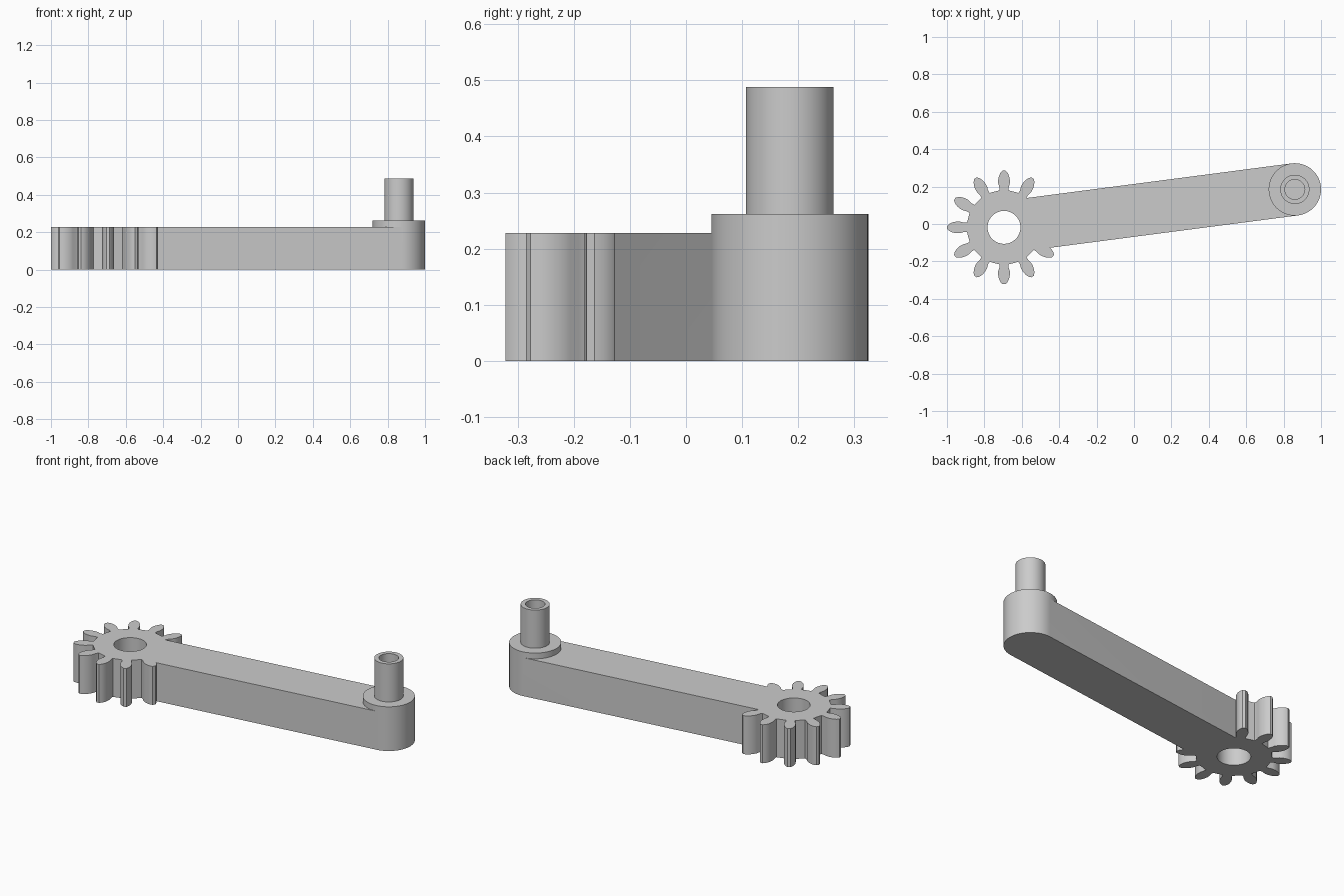
import bpy, bmesh, math
from mathutils import Vector

default = bpy.data.objects.get("Cube")
if default:
    bpy.data.objects.remove(default)

GEAR = Vector((-0.695, -0.018))
PIN = Vector((0.86, 0.185))
ARM_TOP, BOSS_TOP, PIN_TOP = 0.228, 0.262, 0.488
BOSS_R, PIN_R, BORE_R, HOLE_R = 0.14, 0.078, 0.053, 0.088

grey = bpy.data.materials.new("plain grey")
grey.use_nodes = True
colour = (0.6, 0.6, 0.6, 1)
grey.diffuse_color = colour
grey.node_tree.nodes["Principled BSDF"].inputs["Base Color"].default_value = colour


def prism(name, outline, z0, z1):
    """Extrude a closed outline upwards from z0 to z1."""
    bm = bmesh.new()
    base = bm.faces.new([bm.verts.new((p[0], p[1], z0)) for p in outline])
    top = bmesh.ops.extrude_face_region(bm, geom=[base])["geom"]
    verts = [v for v in top if isinstance(v, bmesh.types.BMVert)]
    bmesh.ops.translate(bm, vec=(0, 0, z1 - z0), verts=verts)
    bmesh.ops.recalc_face_normals(bm, faces=bm.faces)
    mesh = bpy.data.meshes.new(name)
    bm.to_mesh(mesh)
    bm.free()
    mesh.materials.append(grey)
    obj = bpy.data.objects.new(name, mesh)
    bpy.context.collection.objects.link(obj)
    return obj


def arc(centre, radius, start=0.0, sweep=math.tau, steps=64):
    return [centre + radius * Vector((math.cos(a), math.sin(a)))
            for a in (start + sweep * i / steps for i in range(steps))]


def combine(target, tool, operation):
    """Apply a boolean, then remove the tool object."""
    mod = target.modifiers.new(operation, 'BOOLEAN')
    mod.operation, mod.solver, mod.object = operation, 'EXACT', tool
    bpy.context.view_layer.objects.active = target
    bpy.ops.object.modifier_apply(modifier=mod.name)
    bpy.data.objects.remove(tool)


def gear_outline(teeth=12):
    # Half a tooth as (radius, half width), narrow at the root
    half = [(0.198, 0.025), (0.215, 0.025), (0.235, 0.031), (0.255, 0.031),
            (0.275, 0.027), (0.292, 0.019), (0.304, 0.008)]
    tooth = [(r, -w) for r, w in half] + [(r, w) for r, w in reversed(half)]
    points = []
    for i in range(teeth):
        a = math.tau * i / teeth
        out, side = Vector((math.cos(a), math.sin(a))), Vector((-math.sin(a), math.cos(a)))
        points += [GEAR + out * r + side * w for r, w in tooth]
    return points


# Crank body: toothed wheel, straight arm and round boss joined together
body = prism("crank_body", gear_outline(), 0, ARM_TOP)
along = (PIN - GEAR).normalized()
across = Vector((-along.y, along.x)) * BOSS_R
arm = prism("arm", [GEAR - across, PIN - across, PIN + across, GEAR + across], 0, ARM_TOP)
combine(body, arm, 'UNION')
# Rotating the boss circle puts vertices on the arm's tangent points
boss = prism("boss", arc(PIN, BOSS_R, math.atan2(along.y, along.x)), 0, BOSS_TOP)
combine(body, boss, 'UNION')

# Axle hole through the wheel
combine(body, prism("axle_hole", arc(GEAR, HOLE_R), -0.1, 0.5), 'DIFFERENCE')

# Hollow handle pin standing on the boss
pin = prism("handle_pin", arc(PIN, PIN_R), BOSS_TOP, PIN_TOP)
combine(pin, prism("pin_bore", arc(PIN, BORE_R), BOSS_TOP - 0.1, PIN_TOP + 0.1), 'DIFFERENCE')

# Smooth the round walls, keep the rims sharp
for obj in (body, pin):
    bpy.ops.object.select_all(action='DESELECT')
    obj.select_set(True)
    bpy.context.view_layer.objects.active = obj
    bpy.ops.object.shade_smooth_by_angle(angle=math.radians(32))
